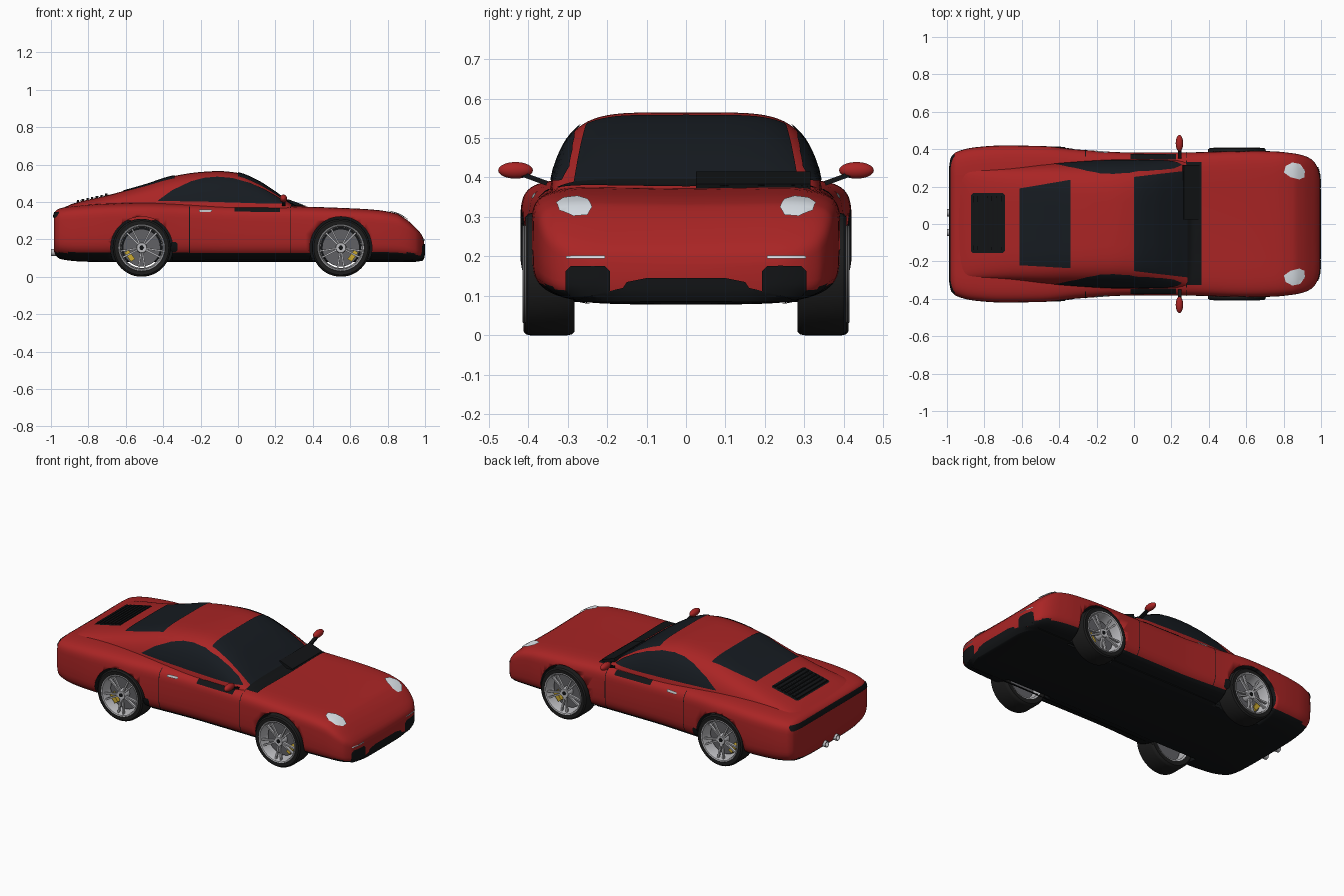
import bpy, bmesh, math
from mathutils import Vector, Matrix
from mathutils.bvhtree import BVHTree

if "Cube" in bpy.data.objects:
    bpy.data.objects.remove(bpy.data.objects["Cube"])

def material(name, r, g, b):
    m = bpy.data.materials.new(name)
    m.diffuse_color = (r, g, b, 1)
    m.use_nodes = True
    m.node_tree.nodes["Principled BSDF"].inputs["Base Color"].default_value = m.diffuse_color
    return m

RED = material("red_paint", .40, .018, .018)
BLACK = material("black_trim", .006, .007, .008)
GLASS = material("dark_glass", .008, .011, .015)
RUBBER = material("rubber", .012, .012, .012)
SILVER = material("silver", .5, .5, .52)
STEEL = material("steel", .12, .12, .13)
LAMP = material("lamp", .75, .8, .85)
YELLOW = material("yellow", .6, .4, .03)

def finish(bm, name, mat, angle=35):
    me = bpy.data.meshes.new(name)
    bm.to_mesh(me)
    bm.free()
    me.materials.append(mat)
    me.polygons.foreach_set("use_smooth", [True] * len(me.polygons))
    me.set_sharp_from_angle(angle=math.radians(angle))
    ob = bpy.data.objects.new(name, me)
    bpy.context.collection.objects.link(ob)
    return ob

def smooth_row(rows, x):
    """Monotone cubic interpolation of table rows, keyed on the first column."""
    i = max(j for j in range(len(rows) - 1) if rows[j][0] <= x + 1e-9)
    def slope(j, c):
        return (rows[j + 1][c] - rows[j][c]) / (rows[j + 1][0] - rows[j][0])
    def tangent(j, c):
        if j == 0 or j == len(rows) - 1:
            return slope(min(j, len(rows) - 2), c)
        a, b = slope(j - 1, c), slope(j, c)
        return 2 * a * b / (a + b) if a * b > 0 else 0
    h = rows[i + 1][0] - rows[i][0]
    t = (x - rows[i][0]) / h
    return [(2*t**3 - 3*t*t + 1) * rows[i][c] + (t**3 - 2*t*t + t) * h * tangent(i, c)
            + (3*t*t - 2*t**3) * rows[i + 1][c] + (t**3 - t*t) * h * tangent(i + 1, c)
            for c in range(1, len(rows[0]))]

def loft(rows, section, n=64, sub=5):
    xs = [a[0] + (b[0] - a[0]) * k / sub for a, b in zip(rows, rows[1:]) for k in range(sub)] + [rows[-1][0]]
    bm = bmesh.new()
    rings = []
    for x in xs:
        v = smooth_row(rows, x)
        rings.append([bm.verts.new((x, *section(2 * math.pi * k / n, *v))) for k in range(n)])
    for a, b in zip(rings, rings[1:]):
        for k in range(n):
            bm.faces.new((a[k], a[(k + 1) % n], b[(k + 1) % n], b[k]))
    bm.faces.new(rings[0])
    bm.faces.new(rings[-1])
    bmesh.ops.recalc_face_normals(bm, faces=bm.faces)
    return bm

def power(v, n):
    return math.copysign(abs(v) ** (2 / n), v)

# Lower body: x, bottom, top, half width
BODY = [(-.985, .14, .335, .32), (-.975, .115, .36, .36), (-.95, .095, .375, .385), (-.85, .082, .39, .41),
        (-.7, .078, .40, .42), (-.5, .078, .405, .418), (-.3, .078, .40, .398), (0, .078, .39, .382),
        (.3, .078, .385, .383), (.6, .078, .375, .392), (.75, .078, .365, .388), (.85, .078, .345, .378),
        (.9, .078, .315, .368), (.95, .08, .27, .345), (.98, .085, .235, .305), (.99, .095, .215, .27),
        (.995, .11, .19, .24)]

def body_section(t, zb, zt, w):
    n = 6 if math.sin(t) > 0 else 4
    y = w * power(math.cos(t), n)
    z = (zb + zt) / 2 + (zt - zb) / 2 * power(math.sin(t), n)
    if math.sin(t) > 0:
        z -= .012 * (1 - (y / w) ** 2)
    return y, z

# Cabin: x, top, half width at its base
CABIN = [(-.95, .36, .30), (-.88, .392, .30), (-.7, .435, .305), (-.5, .49, .325), (-.35, .537, .34),
         (-.2, .56, .35), (-.1, .565, .353), (0, .555, .353), (.1, .515, .35), (.2, .452, .345),
         (.28, .393, .335), (.36, .34, .32)]

def cabin_section(t, zt, w):
    z = .33 + (zt - .33) * power(max(math.sin(t), 0), 5) - (.03 if math.sin(t) < -.01 else 0)
    return power(math.cos(t), 5) * (w - .3 * max(z - .36, 0)), z

body_bm, cabin_bm = loft(BODY, body_section), loft(CABIN, cabin_section)
verts, polys = [], []
for b in (body_bm, cabin_bm):
    b.verts.index_update()
    off = len(verts)
    verts += [v.co.copy() for v in b.verts]
    polys += [[v.index + off for v in f.verts] for f in b.faces]
SKIN = BVHTree.FromPolygons(verts, polys)
body = finish(body_bm, "body", RED, 50)
body.data.materials.append(BLACK)
for p in body.data.polygons:
    if p.normal.z < -.55 and p.center.z < .13:
        p.material_index = 1
finish(cabin_bm, "cabin", RED, 50)

def cast(axis, sign, a, b):
    far = {"x": (3 * sign, a, b), "y": (a, 3 * sign, b), "z": (a, b, 3)}[axis]
    ray = {"x": (-sign, 0, 0), "y": (0, -sign, 0), "z": (0, 0, -1)}[axis]
    hit, nor, _, _ = SKIN.ray_cast(Vector(far), Vector(ray))
    if hit is None:
        hit, nor, _, _ = SKIN.find_nearest(Vector(far) + 2 * Vector(ray))
    return hit, nor

def patch(name, mat, axis, sign, outline, lift=.004, step=.015):
    """Panel cut from a flat outline and projected onto the bodywork."""
    bm = bmesh.new()
    bm.faces.new([bm.verts.new((a, b, 0)) for a, b in outline])
    for c in (0, 1):
        lo, hi = min(p[c] for p in outline), max(p[c] for p in outline)
        for k in range(1, math.ceil((hi - lo) / step)):
            at, no = Vector((0, 0, 0)), Vector((0, 0, 0))
            at[c], no[c] = lo + k * step, 1
            bmesh.ops.bisect_plane(bm, geom=bm.verts[:] + bm.edges[:] + bm.faces[:], plane_co=at, plane_no=no)
    for v in bm.verts:
        hit, nor = cast(axis, sign, v.co.x, v.co.y)
        v.co = hit + nor * lift
    bm.normal_update()
    out = {"x": (sign, 0, 0), "y": (0, sign, 0), "z": (0, 0, 1)}[axis]
    if sum(f.normal.dot(Vector(out)) for f in bm.faces) < 0:
        bmesh.ops.reverse_faces(bm, faces=bm.faces)
    return finish(bm, name, mat, 60)

def rect(a0, a1, b0, b1, c=0):
    if not c:
        return [(a0, b0), (a1, b0), (a1, b1), (a0, b1)]
    return [(a0 + c, b0), (a1 - c, b0), (a1, b0 + c), (a1, b1 - c), (a1 - c, b1), (a0 + c, b1), (a0, b1 - c), (a0, b0 + c)]

def boxes(name, mat, matrices):
    bm = bmesh.new()
    for m in matrices:
        bmesh.ops.create_cube(bm, size=1, matrix=m)
    return finish(bm, name, mat)

def box_matrix(loc, size, rot=Matrix()):
    return Matrix.Translation(loc) @ rot @ Matrix.Diagonal((*size, 1))

# Glass, cowl and engine grille seen from above
patch("windscreen", GLASS, "z", 1, [(0, -.25), (.285, -.285), (.285, .285), (0, .25)])
patch("rear_window", GLASS, "z", 1, [(-.61, -.22), (-.34, -.235), (-.34, .235), (-.61, .19)])
patch("cowl", BLACK, "z", 1, rect(.282, .36, -.325, .33), .006)
boxes("wiper", BLACK, [box_matrix((.305, .17, .39), (.09, .29, .02), Matrix.Rotation(.35, 4, "Y"))])
patch("engine_grille", BLACK, "z", 1, rect(-.87, -.69, -.155, .165, .01))
boxes("grille_slats", BLACK, [box_matrix(cast("z", 1, x, 0)[0] + Vector((0, .005, .004)), (.012, .29, .012))
                              for x in [-.855 + .025 * k for k in range(7)]])

# Side panels
WINDOW = [(-.43, .405), (-.35, .462), (-.25, .508), (-.18, .526), (-.11, .532), (-.03, .525), (.06, .50),
          (.14, .465), (.21, .425), (.255, .39), (.1, .392), (-.15, .40)]
for s, side in ((-1, "right"), (1, "left")):
    patch(side + "_window", GLASS, "y", s, WINDOW)
    patch(side + "_sill", BLACK, "y", s, rect(-.35, .385, .085, .115))
    patch(side + "_side_intake", BLACK, "y", s, rect(-.36, -.325, .135, .185, .008))
    patch(side + "_window_ledge", BLACK, "z", 1, [(a, s * b) for a, b in rect(-.02, .225, .345, .372)], .003)
    for x in (-.26, .28):
        patch(side + "_door_gap", BLACK, "y", s, rect(x - .002, x + .002, .115, .375), .002)
    patch(side + "_door_handle", SILVER, "y", s, rect(-.21, -.14, .344, .356, .004), .008)
    # Nose details
    lamp = [(.80, .275), (.81, .31), (.845, .328), (.885, .32), (.91, .285), (.908, .25), (.88, .238), (.835, .25)]
    patch(side + "_headlight", LAMP, "z", 1, [(a, s * b) for a, b in lamp], .006)
    patch(side + "_front_intake", BLACK, "x", 1, [(s * a, b) for a, b in rect(.192, .304, .10, .176, .014)])
    patch(side + "_light_strip", LAMP, "x", 1, [(s * a, b) for a, b in rect(.205, .302, .194, .201)], .006)
    # Door mirror
    bm = bmesh.new()
    bmesh.ops.create_uvsphere(bm, u_segments=24, v_segments=16, radius=1,
                              matrix=box_matrix((.243, s * .432, .418), (.02, .044, .021)))
    finish(bm, side + "_mirror", RED, 60)
    boxes(side + "_mirror_stalk", BLACK, [box_matrix((.245, s * .385, .397), (.02, .07, .012), Matrix.Rotation(s * .35, 4, "X"))])
patch("lower_intake", BLACK, "x", 1, [(-.3, .088), (.3, .088), (.16, .12), (.15, .135), (.1, .145), (-.1, .145), (-.15, .135), (-.16, .12)])
patch("tail_strip", BLACK, "x", -1, rect(-.37, .37, .315, .345, .008))

def lathe(name, mat, profile, m=Matrix(), segs=48):
    """Profile of (radius, y) spun around the y axis."""
    bm = bmesh.new()
    vs = [bm.verts.new((r, y, 0)) for r, y in profile]
    es = [bm.edges.new(p) for p in zip(vs, vs[1:])]
    bmesh.ops.spin(bm, geom=vs + es, cent=(0, 0, 0), axis=(0, 1, 0), angle=2 * math.pi, steps=segs)
    bmesh.ops.remove_doubles(bm, verts=bm.verts, dist=1e-5)
    bmesh.ops.recalc_face_normals(bm, faces=bm.faces)
    ob = finish(bm, name, mat)
    ob.matrix_world = m
    return ob

# Twin exhaust pipes
for y in (-.045, .06):
    lathe("exhaust_pipe", SILVER, [(.015, 0), (.019, 0), (.019, .08), (.015, .08), (.015, 0)],
          Matrix.Translation((-1, y, .13)) @ Matrix.Rotation(-math.pi / 2, 4, "Z"), 24)

# Wheels and wheel arches
for cx, face, end in ((-.515, .35, "rear"), (.55, .345, "front")):
    for s, side in ((-1, "right"), (1, "left")):
        m = Matrix.Translation((cx, s * face, .155)) @ Matrix.Rotation(0 if s > 0 else math.pi, 4, "Z")
        tag = f"{end}_{side}_"
        lathe(tag + "tyre", RUBBER, [(.118, -.06), (.145, -.063), (.153, -.055), (.155, -.045), (.155, .045),
                                     (.153, .055), (.145, .062), (.122, .06), (.118, .05), (.118, -.06)], m)
        lathe(tag + "rim", SILVER, [(.126, .058), (.123, .064), (.117, .062), (.112, .05), (.108, -.055), (.118, -.06)], m)
        lathe(tag + "brake_disc", STEEL, [(0, .005), (.1, .005), (.1, -.01), (0, -.01)], m)
        lathe(tag + "hub", SILVER, [(0, .046), (.012, .05), (.026, .05), (.03, .04), (.03, .005)], m, 24)
        lathe(tag + "hub_cap", BLACK, [(0, .053), (.011, .053), (.012, .045)], m, 16)
        spokes = boxes(tag + "spokes", SILVER, [
            Matrix.Rotation(math.radians(72 * k + 90 + d), 4, "Y") @ box_matrix((.068, .042, 0), (.094, .014, .009), Matrix.Rotation(.08, 4, "Z"))
            for k in range(5) for d in (-9, 9)])
        spokes.matrix_world = m
        cal = 1 if cx > 0 else -1
        boxes(tag + "caliper", YELLOW, [box_matrix((cx + cal * .064, s * (face + .012), .112), (.026, .03, .06), Matrix.Rotation(cal * math.radians(56), 4, "Y") @ Matrix.Rotation(cal * math.radians(-20), 4, "Y"))])
        cutter = lathe(tag + "arch_cutter", BLACK, [(0, -.09), (.166, -.09), (.166, .2), (0, .2)], m, 64)
        cutter.hide_render = True
        cutter.hide_set(True)
        mod = body.modifiers.new(tag + "arch", "BOOLEAN")
        mod.object, mod.operation, mod.solver = cutter, "DIFFERENCE", "EXACT"
        mod.material_mode = "TRANSFER"
